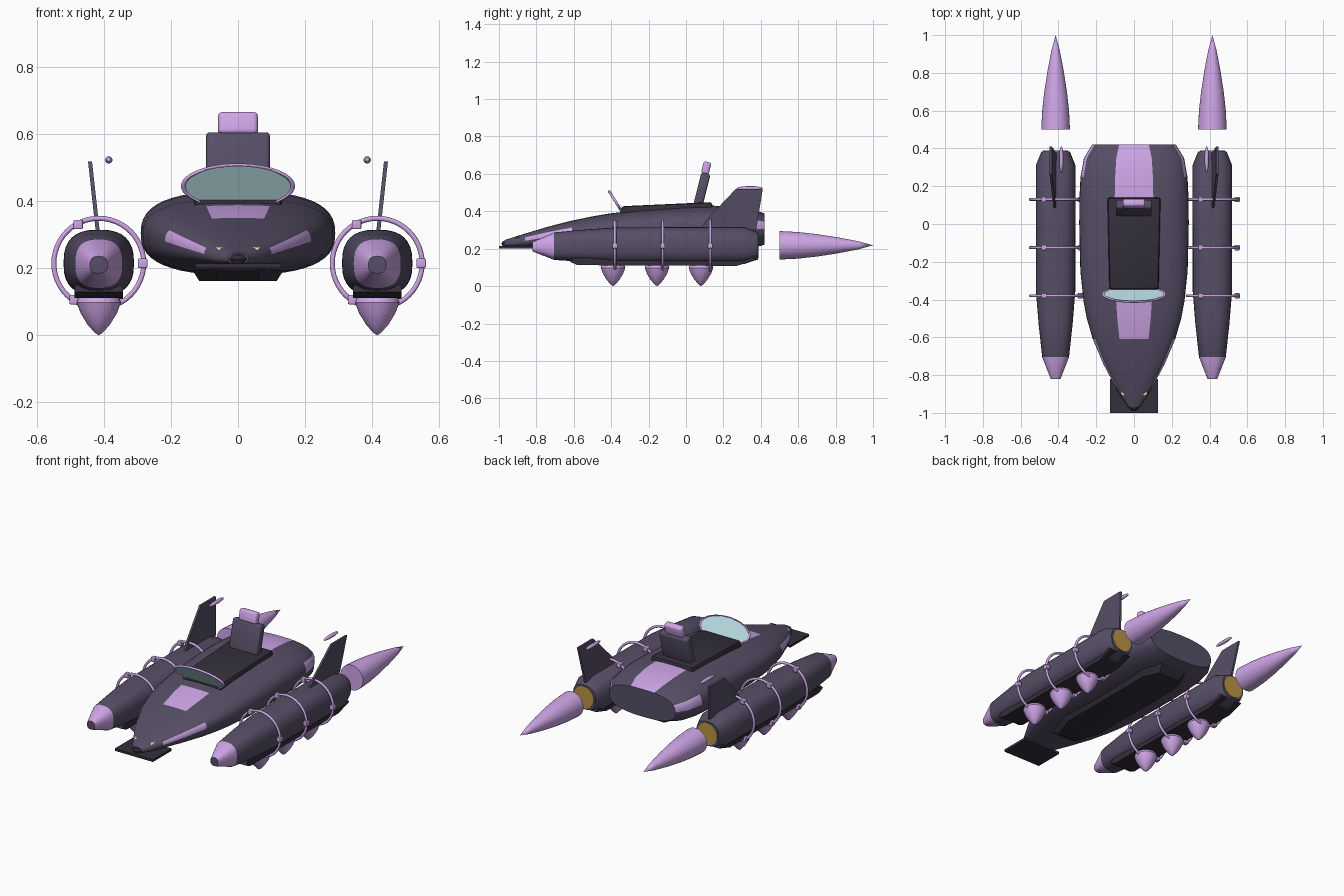
import bpy, bmesh, math
from mathutils import Matrix, Vector

if "Cube" in bpy.data.objects:
    bpy.data.objects.remove(bpy.data.objects["Cube"])


def mat(name, r, g, b):
    m = bpy.data.materials.new(name)
    m.diffuse_color = (r, g, b, 1)
    m.use_nodes = True
    m.node_tree.nodes["Principled BSDF"].inputs["Base Color"].default_value = m.diffuse_color
    return m


BODY = mat("plum", 0.095, 0.078, 0.135)
DARK = mat("dark_plum", 0.035, 0.029, 0.045)
PINK = mat("lilac", 0.62, 0.38, 0.80)
GLASS = mat("glass", 0.50, 0.74, 0.78)
GOLD = mat("gold", 0.50, 0.30, 0.06)
LAMP = mat("lamp", 0.85, 0.78, 0.45)


def finish(name, bm, *mats, angle=35):
    bmesh.ops.recalc_face_normals(bm, faces=bm.faces)
    me = bpy.data.meshes.new(name)
    bm.to_mesh(me)
    bm.free()
    for m in mats:
        me.materials.append(m)
    me.shade_smooth()
    me.set_sharp_from_angle(angle=math.radians(angle))
    ob = bpy.data.objects.new(name, me)
    bpy.context.collection.objects.link(ob)
    return ob


def loft(name, stations, mats, cx=0, power=2.6, seg=48, paint=None, angle=35):
    """Skin of superellipse sections; station = (y, half width, bottom, middle, top)."""
    bm = bmesh.new()
    rings = []
    for y, w, lo, mid, hi in stations:
        ring = []
        for i in range(seg):
            a = 2 * math.pi * i / seg
            c, s = math.cos(a), math.sin(a)
            x = math.copysign(abs(c) ** (2 / power), c) * w
            h = hi - mid if s > 0 else mid - lo
            z = math.copysign(abs(s) ** (2 / power), s) * h
            ring.append(bm.verts.new((cx + x, y, mid + z)))
        rings.append(ring)
    for j in range(len(rings) - 1):
        ymid = (stations[j][0] + stations[j + 1][0]) / 2
        for i in range(seg):
            k = (i + 1) % seg
            f = bm.faces.new((rings[j][i], rings[j][k], rings[j + 1][k], rings[j + 1][i]))
            if paint:
                f.material_index = paint(ymid, (i + 0.5) * 360 / seg)
    bm.faces.new(rings[0])
    bm.faces.new(rings[-1])
    return finish(name, bm, *mats, angle=angle)


def box(name, loc, size, m, bevel=0.0, rot=(0, 0, 0)):
    bm = bmesh.new()
    bmesh.ops.create_cube(bm, size=1)
    bmesh.ops.scale(bm, vec=size, verts=bm.verts)
    if bevel:
        bmesh.ops.bevel(bm, geom=bm.edges[:], offset=bevel, segments=3, profile=0.5, affect='EDGES')
    ob = finish(name, bm, m)
    ob.location, ob.rotation_euler = loc, rot
    return ob


def prism(name, pts, m, bevel=0.0):
    """Eight-corner solid from two matching polygons given in pts."""
    bm = bmesh.new()
    a, b = [[bm.verts.new(p) for p in poly] for poly in pts]
    bm.faces.new(a)
    bm.faces.new(b)
    for i in range(len(a)):
        k = (i + 1) % len(a)
        bm.faces.new((a[i], a[k], b[k], b[i]))
    if bevel:
        bmesh.ops.bevel(bm, geom=bm.edges[:], offset=bevel, segments=2, profile=0.5, affect='EDGES')
    return finish(name, bm, m)


def spin(name, profile, m, matrix, seg=32):
    """Lathe of (radius, height) points about local z."""
    bm = bmesh.new()
    vs = [bm.verts.new((r, 0, z)) for r, z in profile]
    es = [bm.edges.new(p) for p in zip(vs, vs[1:])]
    bmesh.ops.spin(bm, geom=vs + es, cent=(0, 0, 0), axis=(0, 0, 1), angle=2 * math.pi, steps=seg)
    bmesh.ops.remove_doubles(bm, verts=bm.verts, dist=1e-4)
    bmesh.ops.transform(bm, matrix=matrix, verts=bm.verts)
    return finish(name, bm, m)


def torus(name, R, r, m, matrix):
    n = 12
    prof = [(R + r * math.cos(2 * math.pi * i / n), r * math.sin(2 * math.pi * i / n)) for i in range(n + 1)]
    return spin(name, prof, m, matrix, 48)


# Hull with painted stripes
def hull_paint(y, a):
    top = 75 < a < 105 and (y > 0.14 or -0.61 < y < -0.41)
    side = (a < 22 or a > 158 and a < 180) and (-0.86 < y < -0.61 or y > 0.25)
    return 1 if top or side else 0


loft("hull", [
    (-0.97, 0.03, 0.212, 0.228, 0.246), (-0.92, 0.065, 0.21, 0.232, 0.262),
    (-0.86, 0.10, 0.207, 0.242, 0.281), (-0.74, 0.163, 0.20, 0.262, 0.317),
    (-0.61, 0.218, 0.192, 0.28, 0.350), (-0.50, 0.25, 0.187, 0.29, 0.373),
    (-0.41, 0.267, 0.183, 0.295, 0.388), (-0.25, 0.284, 0.18, 0.30, 0.407),
    (0.0, 0.29, 0.18, 0.305, 0.425), (0.14, 0.289, 0.182, 0.305, 0.430),
    (0.25, 0.283, 0.187, 0.305, 0.426), (0.35, 0.265, 0.20, 0.305, 0.412),
    (0.42, 0.222, 0.222, 0.305, 0.388)], (BODY, PINK), paint=hull_paint)

# Belly keel plate
prism("belly_plate", [
    [(x, y, 0.162) for x, y in ((-0.06, -0.60), (0.06, -0.60), (0.115, -0.45), (0.115, 0.22), (0.07, 0.31), (-0.07, 0.31), (-0.115, 0.22), (-0.115, -0.45))],
    [(x, y, 0.215) for x, y in ((-0.07, -0.68), (0.07, -0.68), (0.15, -0.47), (0.15, 0.26), (0.09, 0.37), (-0.09, 0.37), (-0.15, 0.26), (-0.15, -0.47))]], DARK)

# Nose plate, bumper and headlamp
box("nose_plate", (0, -0.91, 0.208), (0.256, 0.18, 0.014), DARK)
spin("nose_bumper", [(0, -0.018), (0.02, -0.012), (0.028, 0), (0.02, 0.012), (0, 0.018)], DARK,
     Matrix.Translation((0, -0.96, 0.227)))
prism("headlamp", [[(-0.07, -0.905, 0.263), (0.07, -0.905, 0.263), (0.052, -0.918, 0.251), (-0.052, -0.918, 0.251)],
                   [(-0.07, -0.88, 0.263), (0.07, -0.88, 0.263), (0.052, -0.88, 0.251), (-0.052, -0.88, 0.251)]], LAMP)

# Cockpit deck
prism("cockpit_deck", [
    [(-0.13, -0.355, 0.37), (0.13, -0.355, 0.37), (0.13, -0.345, 0.427), (-0.13, -0.345, 0.427)],
    [(-0.142, 0.145, 0.37), (0.142, 0.145, 0.37), (0.14, 0.14, 0.449), (-0.14, 0.14, 0.449)]], DARK, bevel=0.014)

# Seat and headrest
lean = (math.radians(-14), 0, 0)
box("seat_back", (0, 0.085, 0.515), (0.19, 0.05, 0.18), BODY, 0.012, lean)
box("headrest", (0, 0.108, 0.631), (0.118, 0.042, 0.068), PINK, 0.013, lean)

# Windshield with rim, top leaning forward
tilt = (Matrix.Translation((0, -0.372, 0.445)) @ Matrix.Rotation(math.radians(-58) + math.pi, 4, 'X')
        @ Matrix.Diagonal((1, 0.455, 1, 1)))
spin("windshield", [(0, -0.003), (0.163, -0.003), (0.163, 0.003), (0, 0.003)], GLASS, tilt, 48)
torus("windshield_rim", 0.163, 0.007, PINK, tilt)

PX, PZ = 0.415, 0.215
along_y = Matrix.Rotation(math.radians(-90), 4, 'X')
for side, s in (("left", -1), ("right", 1)):
    cx = s * PX
    # Pod body with lilac nose
    loft(side + "_pod", [
        (-0.82, 0.026, 0.185, 0.21, 0.236), (-0.705, 0.071, 0.14, 0.213, 0.287),
        (-0.53, 0.09, 0.128, PZ, 0.303), (-0.36, 0.104, 0.12, PZ, 0.314),
        (0.0, 0.105, 0.118, PZ, 0.315), (0.31, 0.105, 0.118, PZ, 0.315),
        (0.385, 0.075, 0.142, PZ, 0.288)], (BODY, PINK), cx=cx, seg=32,
        paint=lambda y, a: 1 if y < -0.71 else 0, angle=30)
    # Exhaust disc and flame
    spin(side + "_nozzle", [(0, 0), (0.066, 0), (0.066, 0.012), (0, 0.012)], GOLD,
         Matrix.Translation((cx, 0.376, PZ)) @ along_y)
    spin(side + "_flame", [(0, 0), (0.076, 0), (0.071, 0.1), (0.06, 0.2), (0.043, 0.31), (0.022, 0.42), (0, 0.5)],
         PINK, Matrix.Translation((cx, 0.5, 0.218)) @ along_y)
    # Underslung rail
    outline = [(-0.60, 0.15), (-0.62, 0.13), (-0.58, 0.112), (0.27, 0.108), (0.375, 0.14), (0.35, 0.16)]
    prism(side + "_rail", [[(cx + d, y, z) for y, z in outline] for d in (-0.072, 0.072)], DARK)
    # Clamp rings with lugs
    for i, y in enumerate((-0.38, -0.125, 0.13)):
        torus(f"{side}_ring_{i}", 0.134, 0.0075, PINK, Matrix.Translation((cx, y, PZ)) @ along_y)
        for k, deg in enumerate((0, 118, 236)):
            a = math.radians(deg)
            box(f"{side}_ring_{i}_lug_{k}", (cx + 0.131 * math.cos(a), y, PZ + 0.131 * math.sin(a)),
                (0.028, 0.028, 0.028), PINK, 0.004)
    # Hanging spikes
    for i, y in enumerate((-0.39, -0.155, 0.08)):
        spin(f"{side}_spike_{i}", [(0, 0.115), (0.06, 0.115), (0.066, 0.098), (0.054, 0.066), (0.034, 0.033), (0.012, 0.008), (0, 0)],
             PINK, Matrix.Translation((cx, y, 0)))
    # Tail fin leaning outward, with floating tip light
    fin = [(0.08, 0.305), (0.11, 0.355), (0.265, 0.518), (0.41, 0.518), (0.375, 0.30)]
    prism(side + "_fin", [[(s * (0.417 + (z - 0.30) * 0.11 + d), y, z) for y, z in fin] for d in (-0.006, 0.006)], BODY)
    spin(side + "_fin_light", [(0, 0), (0.007, 0.015), (0.011, 0.05), (0.011, 0.1), (0.007, 0.13), (0, 0.142)],
         PINK, Matrix.Translation((s * 0.385, 0.27, 0.523)) @ along_y, 12)
